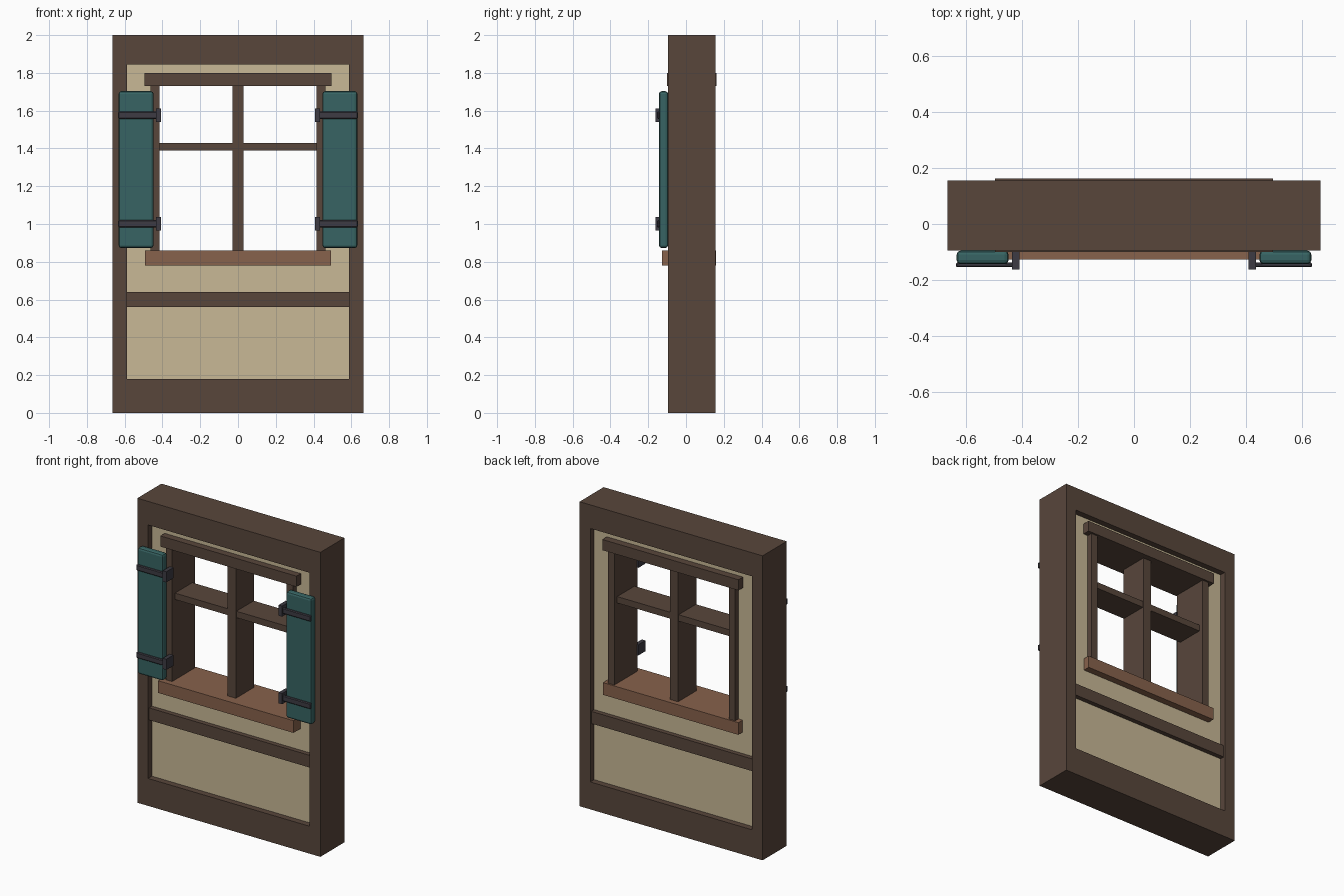
import bpy, bmesh
from mathutils import Vector

cube = bpy.data.objects.get("Cube")
if cube:
    bpy.data.objects.remove(cube, do_unlink=True)


def material(name, hex_code):
    srgb = [int(hex_code[i:i + 2], 16) / 255 for i in (0, 2, 4)]
    col = [c / 12.92 if c < 0.04 else ((c + 0.055) / 1.055) ** 2.4 for c in srgb] + [1]
    m = bpy.data.materials.new(name)
    m.use_nodes = True
    m.diffuse_color = col
    bsdf = next(n for n in m.node_tree.nodes if n.type == "BSDF_PRINCIPLED")
    bsdf.inputs["Base Color"].default_value = col
    return m


WOOD = material("dark wood", "58463b")
PLASTER = material("cream plaster", "c8b896")
TEAL = material("teal paint", "376463")
SILL = material("sill wood", "87624c")
IRON = material("dark iron", "3d3b43")


def finish(bm, name, mat):
    bmesh.ops.recalc_face_normals(bm, faces=bm.faces)
    me = bpy.data.meshes.new(name)
    bm.to_mesh(me)
    bm.free()
    me.materials.append(mat)
    ob = bpy.data.objects.new(name, me)
    bpy.context.collection.objects.link(ob)
    return ob


def box(name, mat, x, y, z, bevel=0, segments=2):
    """Box from (min, max) pairs, optionally with softened edges."""
    bm = bmesh.new()
    bmesh.ops.create_cube(bm, size=1)
    lo, hi = Vector((x[0], y[0], z[0])), Vector((x[1], y[1], z[1]))
    bmesh.ops.scale(bm, vec=hi - lo, verts=bm.verts)
    bmesh.ops.translate(bm, vec=(lo + hi) / 2, verts=bm.verts)
    ob = finish(bm, name, mat)
    if bevel:
        mod = ob.modifiers.new("soft edges", "BEVEL")
        mod.width = bevel
        mod.segments = segments
    return ob


def ring(name, mat, outer, inner, y):
    """Rectangular slab with a rectangular opening; rects are (half width, z0, z1)."""
    bm = bmesh.new()
    loops = []
    for yy in y:
        for w, z0, z1 in (outer, inner):
            loops.append([bm.verts.new((sx * w, yy, zz)) for sx, zz in
                          ((-1, z0), (1, z0), (1, z1), (-1, z1))])
    fo, fi, bo, bi = loops
    for a, b in ((fo, fi), (bo, bi), (fo, bo), (fi, bi)):
        for i in range(4):
            j = (i + 1) % 4
            bm.faces.new((a[i], a[j], b[j], b[i]))
    return finish(bm, name, mat)


# Timber surround, recessed plaster wall and middle rail
ring("outer_frame", WOOD, (0.665, 0, 2), (0.587, 0.18, 1.845), (-0.095, 0.155))
ring("plaster_wall", PLASTER, (0.6, 0.17, 1.86), (0.44, 0.82, 1.76), (-0.055, 0.115))
box("middle_rail", WOOD, (-0.587, 0.587), (-0.085, 0.145), (0.56, 0.64))

# Window lining and glazing bars
box("lintel", WOOD, (-0.495, 0.495), (-0.1, 0.162), (1.73, 1.8))
box("window_sill", SILL, (-0.492, 0.492), (-0.127, 0.16), (0.78, 0.86))
box("vertical_bar", WOOD, (-0.03, 0.03), (-0.065, 0.125), (0.86, 1.73))
box("horizontal_bar", WOOD, (-0.416, 0.416), (-0.06, 0.12), (1.388, 1.43))

# Mirrored jambs, shutters and hinges
for side, s in (("left", 1), ("right", -1)):
    def span(a, b):
        return tuple(sorted((s * a, s * b)))

    box(side + "_jamb", WOOD, span(0.416, 0.462), (-0.09, 0.15), (0.86, 1.73))
    box(side + "_shutter", TEAL, span(0.447, 0.632), (-0.143, -0.095), (0.873, 1.703), 0.014)
    for level, z in (("lower", 1.001), ("upper", 1.576)):
        tag = side + "_" + level
        box(tag + "_hinge_strap", IRON, span(0.415, 0.635), (-0.154, -0.137),
            (z - 0.019, z + 0.019), 0.005, 1)
        box(tag + "_hinge_bracket", IRON, span(0.408, 0.434), (-0.162, -0.088),
            (z - 0.035, z + 0.035))
